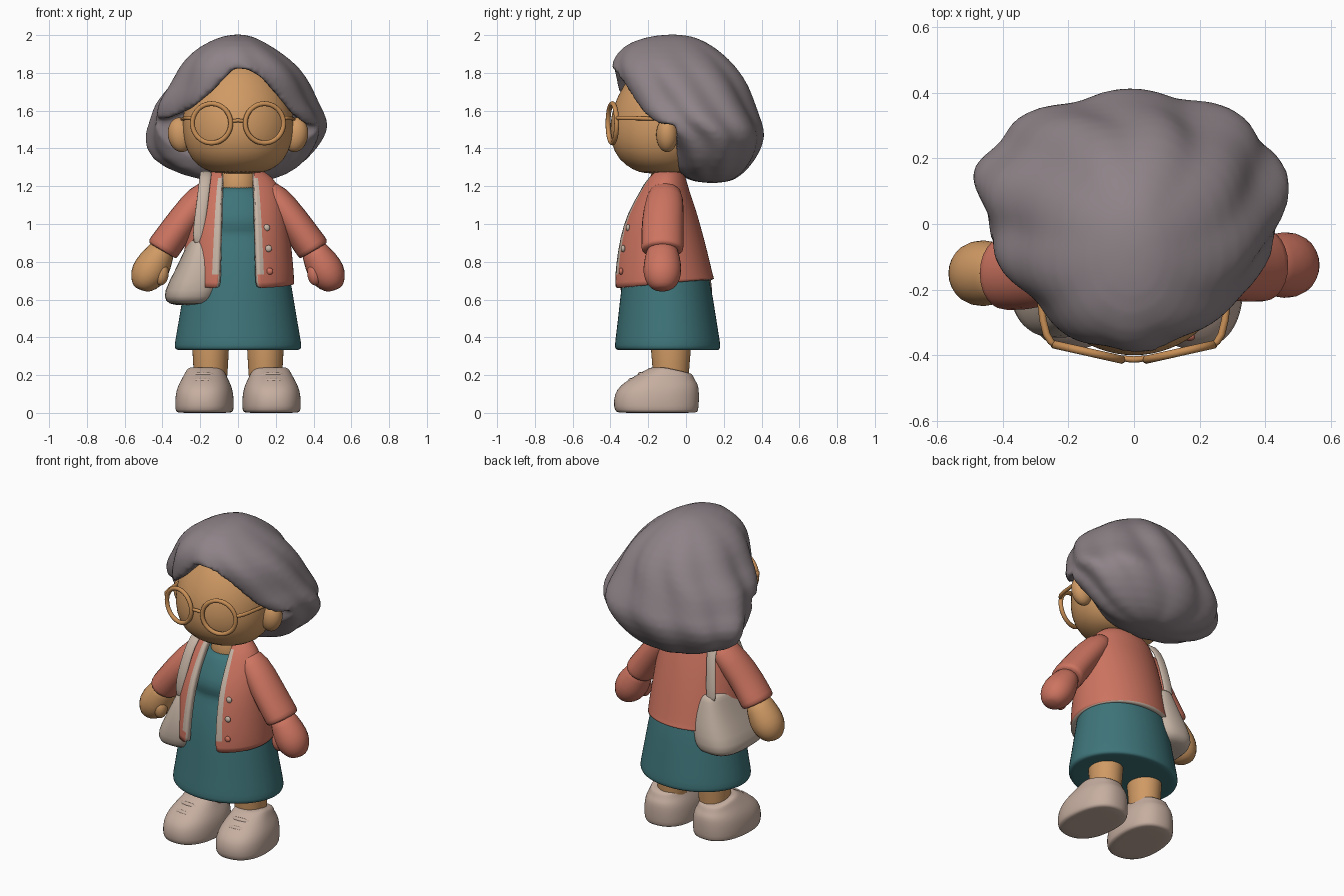
import bpy, bmesh, math
from mathutils import Vector

if "Cube" in bpy.data.objects:
    bpy.data.objects.remove(bpy.data.objects["Cube"])

def material(name, r, g, b):
    m = bpy.data.materials.new(name)
    m.diffuse_color = [((c / 255 + .055) / 1.055) ** 2.4 for c in (r, g, b)] + [1]
    m.use_nodes = True
    m.node_tree.nodes["Principled BSDF"].inputs["Base Color"].default_value = m.diffuse_color
    return m

HAIR = material("grey hair", 142, 131, 136)
SKIN = material("tan skin", 208, 154, 100)
CORAL = material("coral knit", 205, 116, 96)
TEAL = material("teal cloth", 62, 116, 121)
SHOE = material("beige shoe", 198, 174, 160)
BAG = material("cream canvas", 198, 180, 165)
FRAME = material("amber frame", 200, 143, 86)

def finish(name, bm, mats, subsurf=0):
    bmesh.ops.recalc_face_normals(bm, faces=bm.faces)
    for f in bm.faces:
        f.smooth = True
    me = bpy.data.meshes.new(name)
    bm.to_mesh(me)
    bm.free()
    ob = bpy.data.objects.new(name, me)
    bpy.context.collection.objects.link(ob)
    for m in mats:
        me.materials.append(m)
    if subsurf:
        ob.modifiers.new("smooth", 'SUBSURF').levels = subsurf
        ob.modifiers["smooth"].render_levels = subsurf
    return ob

def skin_rings(bm, rings, closed=True):
    vs = [[bm.verts.new(p) for p in r] for r in rings]
    n = len(vs[0])
    for a, b in zip(vs, vs[1:]):
        for i in range(n if closed else n - 1):
            j = (i + 1) % n
            bm.faces.new((a[i], a[j], b[j], b[i]))
    if closed:
        bm.faces.new(vs[0])
        bm.faces.new(vs[-1])

def section(row, t, p=1, k=1):
    """Point on a rounded section (z, x0, x1, y0, y1); t = 0 faces the front."""
    z, x0, x1, y0, y1 = row
    s, c = math.sin(t), math.cos(t)
    s, c = math.copysign(abs(s) ** p, s), math.copysign(abs(c) ** p, c)
    return Vector(((x0 + x1) / 2 + k * s * (x1 - x0) / 2,
                   (y0 + y1) / 2 - k * c * (y1 - y0) / 2, z))

def sym(rows):
    return [(z, -w, w, a, b) for z, w, a, b in rows]

def loft(name, rows, mat, n=32, p=1, wave=lambda t, z: 1, subsurf=1):
    bm = bmesh.new()
    ts = [2 * math.pi * i / n for i in range(n)]
    skin_rings(bm, [[section(r, t, p, wave(t, r[0])) for t in ts] for r in rows])
    return finish(name, bm, [mat], subsurf)

def tube(name, path, mat, ref=(0, 1, 0), n=12, subsurf=1):
    """Path of (x, y, z, radius across, radius along ref)."""
    bm, rings = bmesh.new(), []
    pts = [Vector(q[:3]) for q in path]
    for i, q in enumerate(path):
        d = (pts[min(i + 1, len(pts) - 1)] - pts[max(i - 1, 0)]).normalized()
        u = d.cross(Vector(ref)).normalized()
        v = u.cross(d)
        rings.append([pts[i] + u * q[3] * math.cos(a) + v * q[4] * math.sin(a)
                      for a in (2 * math.pi * k / n for k in range(n))])
    skin_rings(bm, rings)
    return finish(name, bm, [mat], subsurf)

def ball(name, loc, size, mat, rot=(0, 0, 0)):
    bm = bmesh.new()
    bmesh.ops.create_uvsphere(bm, u_segments=24, v_segments=14, radius=1)
    ob = finish(name, bm, [mat])
    ob.location, ob.scale, ob.rotation_euler = loc, size, rot
    return ob

# Head and neck
loft("head", sym([(1.265, .10, -.22, -.0), (1.285, .18, -.28, .04), (1.34, .25, -.36, .1),
     (1.43, .288, -.40, .14), (1.53, .297, -.405, .17), (1.63, .285, -.385, .17),
     (1.73, .25, -.335, .14), (1.82, .18, -.27, .1), (1.87, .08, -.18, 0)]), SKIN)
loft("neck", sym([(1.1, .11, -.2, .0), (1.2, .1, -.19, 0), (1.32, .1, -.19, 0)]), SKIN)

# Hair: wavy lobed loft with the face opening cut away
def locks(t, z):
    fade = min(1, max(.15, (2.0 - z) / .25))
    return 1 + .10 * fade * (abs(math.sin(4.5 * (t + .9 * (z - 1.5)))) - .62) \
        + .015 * fade * math.sin(3 * t + 9 * z)

hair = loft("hair", [(1.215, -.1, .1, .06, .22), (1.255, -.29, .26, -.04, .29),
    (1.34, -.455, .38, -.09, .365), (1.46, -.485, .46, -.16, .42), (1.54, -.455, .475, -.3, .395),
    (1.64, -.445, .41, -.35, .36), (1.73, -.365, .375, -.385, .33), (1.83, -.315, .32, -.40, .27),
    (1.91, -.245, .225, -.365, .19), (1.97, -.15, .13, -.29, .1), (2.005, -.05, .05, -.14, -.0)],
    HAIR, n=72, wave=locks)
opening = [(-.02, 1.825), (.05, 1.82), (.12, 1.78), (.2, 1.69), (.285, 1.585), (.36, 1.53), (.7, 1.5),
           (.7, 1), (-.7, 1), (-.7, 1.53), (-.37, 1.56), (-.25, 1.61), (-.14, 1.7)]
bm = bmesh.new()
skin_rings(bm, [[(x, y, z) for x, z in opening] for y in (-.8, -.05)])
cutter = finish("face_cutter", bm, [HAIR])
cutter.hide_render = True
cut = hair.modifiers.new("cut", 'BOOLEAN')
cut.operation, cut.object, cut.solver = 'DIFFERENCE', cutter, 'EXACT'
rem = hair.modifiers.new("remesh", 'REMESH')
rem.mode, rem.voxel_size, rem.use_smooth_shade = 'VOXEL', .016, True
soft = hair.modifiers.new("soften", 'SMOOTH')
soft.factor, soft.iterations = .5, 4
bpy.context.view_layer.objects.active = hair
for m in [m.name for m in hair.modifiers]:
    bpy.ops.object.modifier_apply(modifier=m)
bpy.data.objects.remove(cutter)

# Dress
loft("dress", sym([(.335, .29, -.33, .14), (.33, .325, -.365, .175), (.345, .337, -.378, .183),
     (.37, .336, -.377, .182), (.5, .312, -.36, .16), (.7, .28, -.34, .13), (.85, .25, -.31, .08),
     (.94, .23, -.28, .04), (.96, .23, -.28, .04), (1.02, .22, -.3, .03), (1.1, .2, -.262, .0),
     (1.17, .15, -.225, -.01), (1.2, .11, -.2, -.02)]), TEAL, n=40)

# Open jacket with cream edging
jrows = sym([(1.285, .125, -.17, -.03), (1.25, .185, -.21, .0), (1.18, .225, -.25, .015),
             (1.1, .25, -.298, .045), (1.0, .268, -.345, .075), (.85, .287, -.378, .115),
             (.72, .298, -.393, .145), (.66, .297, -.392, .15)])
bm, rings = bmesh.new(), []
for r in jrows:
    t0 = math.asin((.085 + (1.28 - r[0]) * .035) / r[2])
    t1 = t0 + .12
    ts = [t0] + [t1 + (2 * math.pi - 2 * t1) * i / 36 for i in range(37)] + [2 * math.pi - t0]
    ring = [section(r, t) for t in ts]
    if r[0] < .7:
        for v in ring:
            v.z += .05 * (v.y + .38) / .53
    rings.append(ring)
skin_rings(bm, rings, closed=False)
jacket = finish("jacket", bm, [CORAL, BAG], 1)
for i, f in enumerate(jacket.data.polygons):
    if i % 38 in (0, 37) and .76 < f.center.z < 1.22:
        f.material_index = 1
sol = jacket.modifiers.new("thickness", 'SOLIDIFY')
sol.thickness, sol.offset, sol.material_offset_rim = .035, -1, 1

# Buttons on the panel
for z, row in ((.98, jrows[4]), (.87, jrows[5]), (.75, jrows[6])):
    p = section(row, .6)
    ball("button", (p.x, p.y + .002, z), (.018, .012, .018), CORAL if z < .8 else BAG)

for s, side in ((1, "right"), (-1, "left")):
    y = -.125 if s > 0 else -.15
    # Sleeve, hand and thumb
    tube(side + "_sleeve", [(s * .13, -.11, 1.2, .05, .07), (s * .19, -.11, 1.145, .085, .105),
         (s * .29, y, 1.02, .088, .115), (s * .375, y, .9, .091, .117),
         (s * .402, y, .862, .094, .117), (s * .404, y, .858, .075, .1)], CORAL)
    hand = CORAL if s > 0 else SKIN
    tube(side + "_hand", [(s * .385, y, .89, .065, .08), (s * .42, y, .83, .084, .095),
         (s * .457, y, .765, .103, .108), (s * .49, y, .71, .094, .1), (s * .51, y, .665, .06, .07),
         (s * .515, y, .65, .03, .03)], hand)
    ball(side + "_thumb", (s * .405, y - .045, .735), (.038, .04, .06), hand, (0, s * -.1, 0))
    # Leg and shoe
    leg = loft(side + "_leg", sym([(.1, .085, -.17, .01), (.2, .09, -.175, .015),
               (.36, .1, -.19, .03), (.42, .1, -.19, .03)]), SKIN, n=20)
    leg.location.x = s * .145
    shoe = loft(side + "_shoe", sym([(.0, .13, -.35, .045), (.003, .15, -.372, .062),
        (.03, .155, -.385, .068), (.1, .153, -.382, .07), (.145, .14, -.35, .066), (.185, .12, -.29, .055),
        (.215, .106, -.235, .045), (.238, .096, -.195, .035), (.243, .08, -.175, .02)]), SHOE, p=.85)
    for v in shoe.data.vertices:  # opening drops toward the heel
        if v.co.z > .15 and v.co.y > -.12:
            v.co.z -= .04 * (v.co.y + .12) / .18 * min(1, (v.co.z - .15) / .06)
    shoe.location.x, shoe.rotation_euler.z = s * .165, s * .08
    # Shoe seams across the instep
    for ly, lz, w in ((-.3, .174, .075), (-.25, .206, .07)):
        lace = tube(side + "_lace", [(-w, ly + .03, lz - .018, .014, .014), (-w / 2, ly + .006, lz - .003, .016, .016),
                    (w / 2, ly + .006, lz - .003, .016, .016), (w, ly + .03, lz - .018, .014, .014)], SHOE, n=8)
        lace.location.x, lace.rotation_euler.z = s * .165, s * .08
    # Ear
    ball(side + "_ear", (s * .305, -.1, 1.472), (.066, .058, .092), SKIN, (0, s * .15, 0))
    # Glasses: open rim and temple
    bpy.ops.mesh.primitive_torus_add(major_radius=.104, minor_radius=.013, major_segments=40, minor_segments=10,
                                     location=(s * .14, -.39, 1.533), rotation=(math.pi / 2, 0, s * .22))
    rim = bpy.context.object
    rim.name = side + "_rim"
    rim.data.materials.append(FRAME)
    bpy.ops.object.shade_smooth()
    tube(side + "_temple", [(s * .235, -.372, 1.56, .011, .011), (s * .27, -.35, 1.562, .014, .014),
         (s * .285, -.24, 1.56, .011, .011), (s * .3, -.08, 1.553, .011, .011)], FRAME, (0, 0, 1), 8)
tube("glasses_bridge", [(-.045, -.406, 1.54, .011, .011), (0, -.416, 1.553, .011, .011),
     (.045, -.406, 1.54, .011, .011)], FRAME, (0, 0, 1), 8)

# Shoulder bag and strap
loft("bag", [(.925, -.245, -.14, -.27, .06), (.915, -.258, -.13, -.285, .075), (.87, -.28, -.1, -.315, .09),
     (.75, -.335, -.07, -.345, .125), (.64, -.395, -.08, -.35, .145), (.59, -.385, -.11, -.335, .13),
     (.568, -.345, -.16, -.28, .08)], BAG, p=.75)
tube("bag_strap", [(-.21, -.28, .88, .012, .034), (-.205, -.285, 1.0, .012, .032),
     (-.19, -.262, 1.1, .012, .032), (-.178, -.22, 1.21, .012, .032), (-.17, -.15, 1.272, .012, .032),
     (-.17, -.07, 1.275, .012, .032), (-.178, .0, 1.2, .012, .032), (-.195, .03, 1.08, .012, .032),
     (-.21, .05, .96, .012, .034), (-.215, .055, .88, .012, .034)], BAG, (1, 0, 0))
